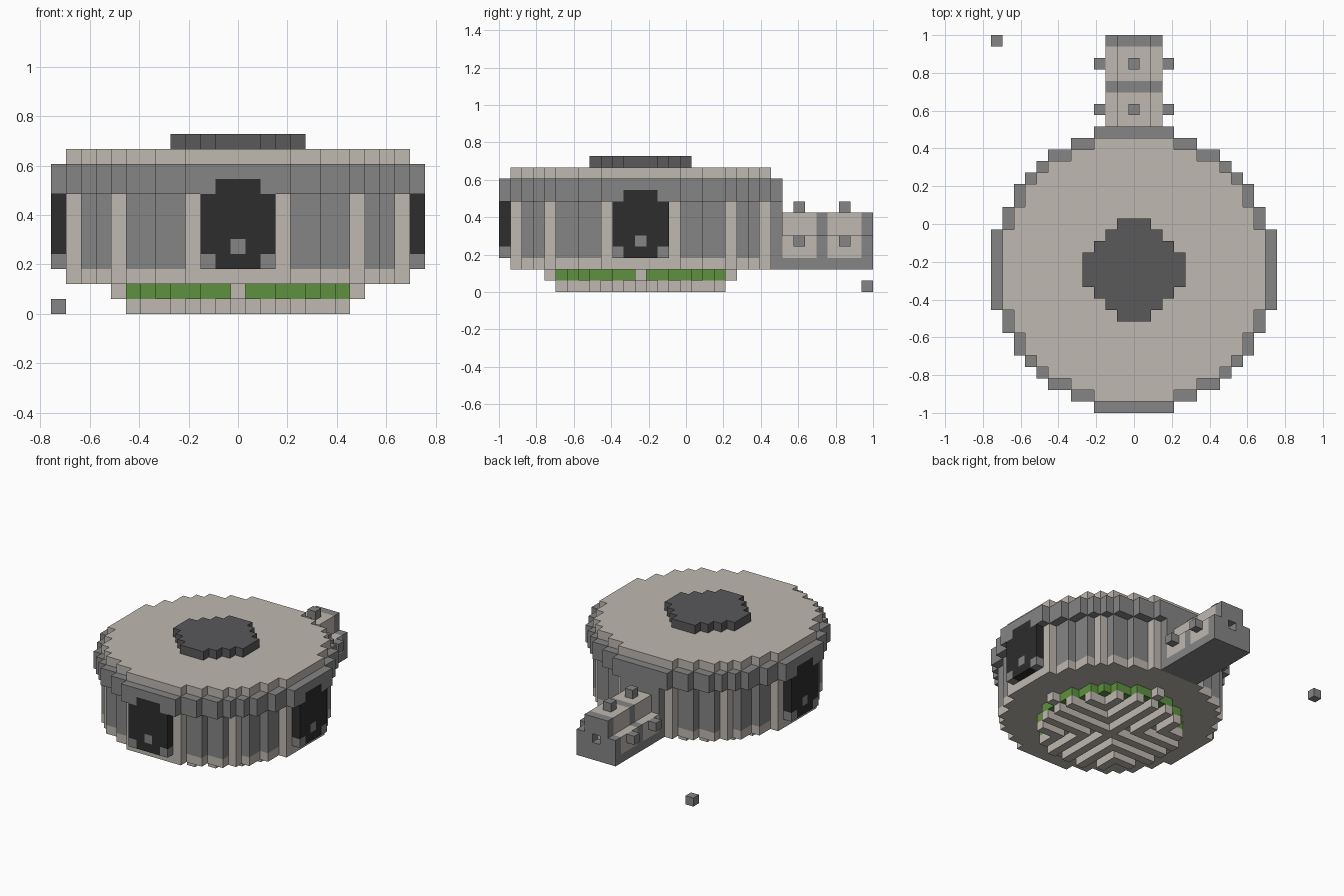
import bpy
import bmesh
from mathutils import Vector

U = 2 / 33            # edge of one block
MID = -4              # hull centre along y, in blocks

cube = bpy.data.objects.get("Cube")
if cube:
    bpy.data.objects.remove(cube, do_unlink=True)


def material(name, r, g, b):
    m = bpy.data.materials.new(name)
    m.use_nodes = True
    m.diffuse_color = (r, g, b, 1)
    bsdf = next(n for n in m.node_tree.nodes if n.type == "BSDF_PRINCIPLED")
    bsdf.inputs["Base Color"].default_value = (r, g, b, 1)
    return m


BEIGE = material("warm beige", 0.52, 0.48, 0.44)
GREY = material("mid grey", 0.235, 0.235, 0.235)
DARK = material("dark grey", 0.1, 0.1, 0.105)
BLACK = material("near black", 0.026, 0.026, 0.026)
GREEN = material("leaf green", 0.112, 0.285, 0.05)

AXES = [Vector(a) for a in ((1, 0, 0), (0, 1, 0), (0, 0, 1))]


def part(name, cells, mat):
    """Build the outer skin of a set of blocks and merge its flat faces."""
    cells = set(cells)
    bm = bmesh.new()
    for c in sorted(cells):
        for i, axis in enumerate(AXES):
            for s in (1, -1):
                n = axis * s
                if tuple(int(a + b) for a, b in zip(c, n)) in cells:
                    continue
                p, q = AXES[(i + 1) % 3], AXES[(i + 2) % 3] * s
                mid = Vector((c[0], c[1] + MID, c[2] + 0.5)) + n / 2
                corners = [mid + (p * a + q * b) / 2
                           for a, b in ((-1, -1), (1, -1), (1, 1), (-1, 1))]
                bm.faces.new([bm.verts.new(v * U) for v in corners])
    bmesh.ops.remove_doubles(bm, verts=bm.verts, dist=U / 100)
    bmesh.ops.dissolve_limit(bm, angle_limit=0.01, verts=bm.verts, edges=bm.edges)
    mesh = bpy.data.meshes.new(name)
    bm.to_mesh(mesh)
    bm.free()
    mesh.materials.append(mat)
    obj = bpy.data.objects.new(name, mesh)
    bpy.context.collection.objects.link(obj)


def disc(width, r2=None):
    h = width // 2
    r2 = r2 or width * width / 4
    span = range(-h, h + 1)
    return {(x, y) for x in span for y in span if x * x + y * y <= r2}


def stack(flat, low, high):
    return {(x, y, z) for x, y in flat for z in range(low, high + 1)}


def box(xs, ys, zs):
    return {(x, y, z) for x in range(xs[0], xs[1] + 1)
            for y in range(ys[0], ys[1] + 1) for z in range(zs[0], zs[1] + 1)}


# Doors on the front and both sides
front_door = box((-2, 2), (-12, -12), (4, 7)) | box((-1, 1), (-12, -12), (3, 8))
window = {(0, -12, 4)}
corners = {(-2, -12, 3), (2, -12, 3)}
turns = {"front": lambda c: c,
         "left": lambda c: (-c[1], c[0], c[2]),
         "right": lambda c: (c[1], -c[0], c[2])}
door_cells = set()
for side, turn in turns.items():
    panel = {turn(c) for c in front_door - window}
    door_cells |= panel
    part(side + "_door", panel, BLACK)
    part(side + "_door_window", map(turn, window), GREY)
    part(side + "_door_feet", map(turn, corners), GREY)

# Underside lattice, green rim and spokes
part("base_lattice", stack({c for c in disc(15) if min(abs(c[0]), abs(c[1])) % 2 == 0},
                           0, 0), BEIGE)
spokes = {(x, y) for x in range(-8, 9) for y in range(-8, 9) if x * y == 0}
part("green_rim", stack(disc(15) - disc(13) - spokes, 1, 1), GREEN)
part("base_core", stack(disc(13) | spokes, 1, 1), BEIGE)

# Hull: floor, wall, pillars, ring, roof and hatch
part("hull_floor", stack(disc(23), 2, 2), BEIGE)
pillars = {(sx * a, sy * b) for a, b in ((3, 11), (8, 8), (11, 3))
           for sx in (1, -1) for sy in (1, -1)}
part("hull_wall", stack(disc(23) - pillars, 3, 7), GREY)
part("wall_pillars", stack(pillars, 3, 7), BEIGE)
part("hull_ring", stack(disc(25), 8, 9) - door_cells, GREY)
part("roof", stack(disc(23), 10, 10), BEIGE)
part("roof_hatch", stack(disc(9, 17), 11, 11), DARK)


# Rear docking arm with two grey frames
def arm_section(y0, y1):
    return box((-2, 2), (y0, y1), (3, 4)) | box((-1, 1), (y0, y1), (5, 6))


part("arm_floor", box((-2, 2), (12, 20), (2, 2)), GREY)
part("arm_collar", box((-2, 2), (12, 12), (3, 7)), GREY)
part("arm_body", arm_section(13, 15) | arm_section(17, 19), BEIGE)
part("arm_middle_frame", arm_section(16, 16), GREY)
part("arm_end_frame", arm_section(20, 20) - {(0, 20, 4)}, GREY)
part("arm_knobs", {c for y in (14, 18) for c in ((-3, y, 4), (3, y, 4), (0, y, 7))}, GREY)

# Loose block beside the arm
part("loose_block", {(-12, 20, 0)}, GREY)
